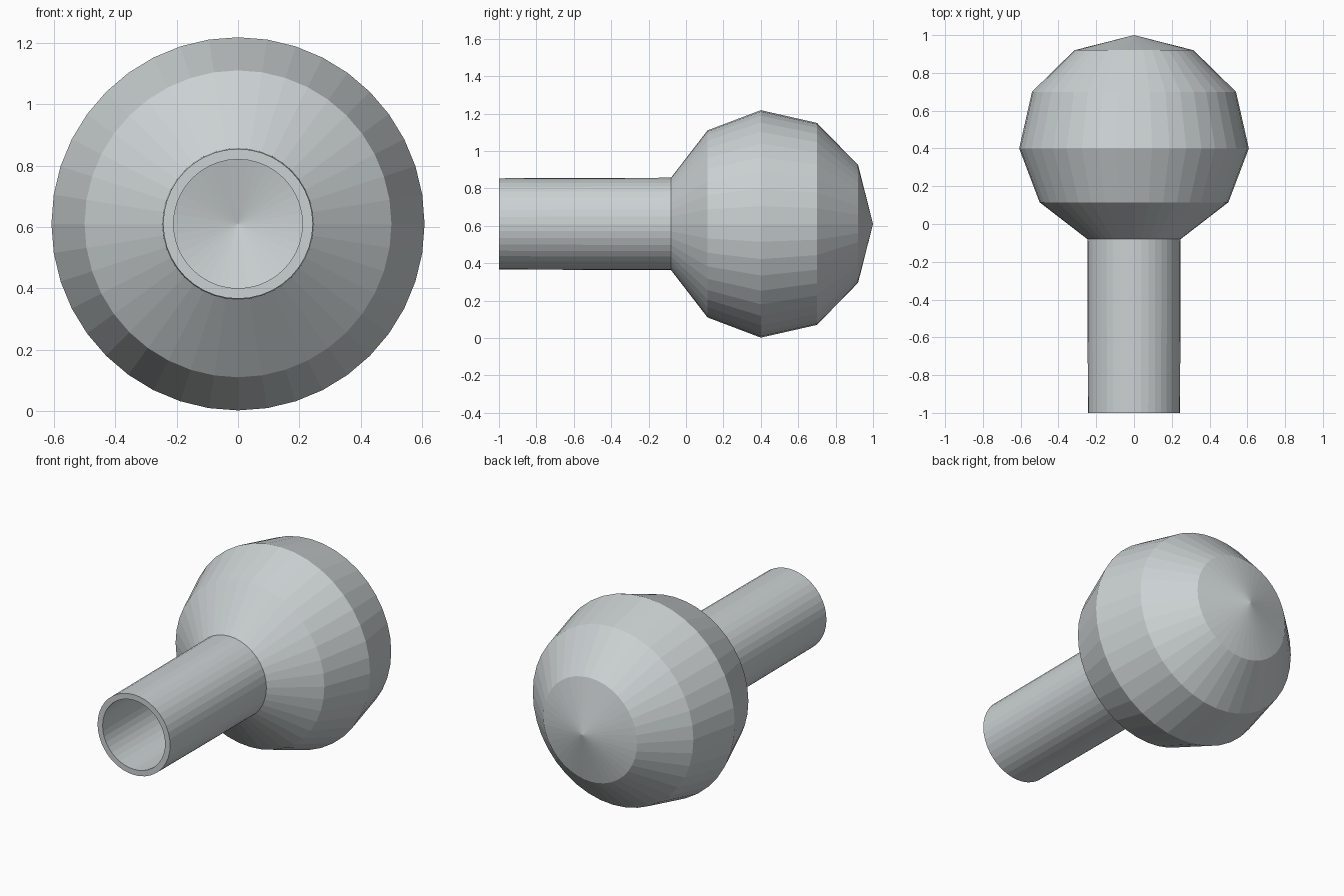
import bpy
import bmesh
from math import tau
from mathutils import Vector

cube = bpy.data.objects.get("Cube")
if cube:
    bpy.data.objects.remove(cube, do_unlink=True)

AXIS_HEIGHT = 0.61
SEGMENTS = 40

# Pale grey glass
glass = bpy.data.materials.new("pale grey")
glass.use_nodes = True
colour = (0.60, 0.64, 0.65, 1)
glass.diffuse_color = colour
glass.node_tree.nodes["Principled BSDF"].inputs["Base Color"].default_value = colour


def lathe(name, profile, material):
    """Turn a closed (y, radius) profile about the lengthwise axis."""
    bm = bmesh.new()
    verts = [bm.verts.new((0, y, AXIS_HEIGHT + r)) for y, r in profile]
    edges = [bm.edges.new(pair) for pair in zip(verts, verts[1:])]
    bmesh.ops.spin(bm, geom=verts + edges, cent=(0, 0, AXIS_HEIGHT),
                   axis=Vector((0, 1, 0)), angle=tau, steps=SEGMENTS)
    bmesh.ops.remove_doubles(bm, verts=bm.verts, dist=0.0005)
    bmesh.ops.recalc_face_normals(bm, faces=bm.faces)
    mesh = bpy.data.meshes.new(name)
    bm.to_mesh(mesh)
    bm.free()
    mesh.materials.append(material)
    obj = bpy.data.objects.new(name, mesh)
    bpy.context.collection.objects.link(obj)
    return obj


# Outer wall, from the pointed back of the bulb to the neck
outer = [(1, 0), (0.92, 0.315), (0.70, 0.54), (0.40, 0.608),
         (0.115, 0.50), (-0.08, 0.247), (-1, 0.244)]
# Inner wall, from the mouth back into the hollow bulb
inner = [(-1, 0.21), (-0.065, 0.212), (0.135, 0.47), (0.40, 0.572),
         (0.68, 0.51), (0.89, 0.295), (0.964, 0)]

lathe("hollow_flask", outer + inner, glass)
